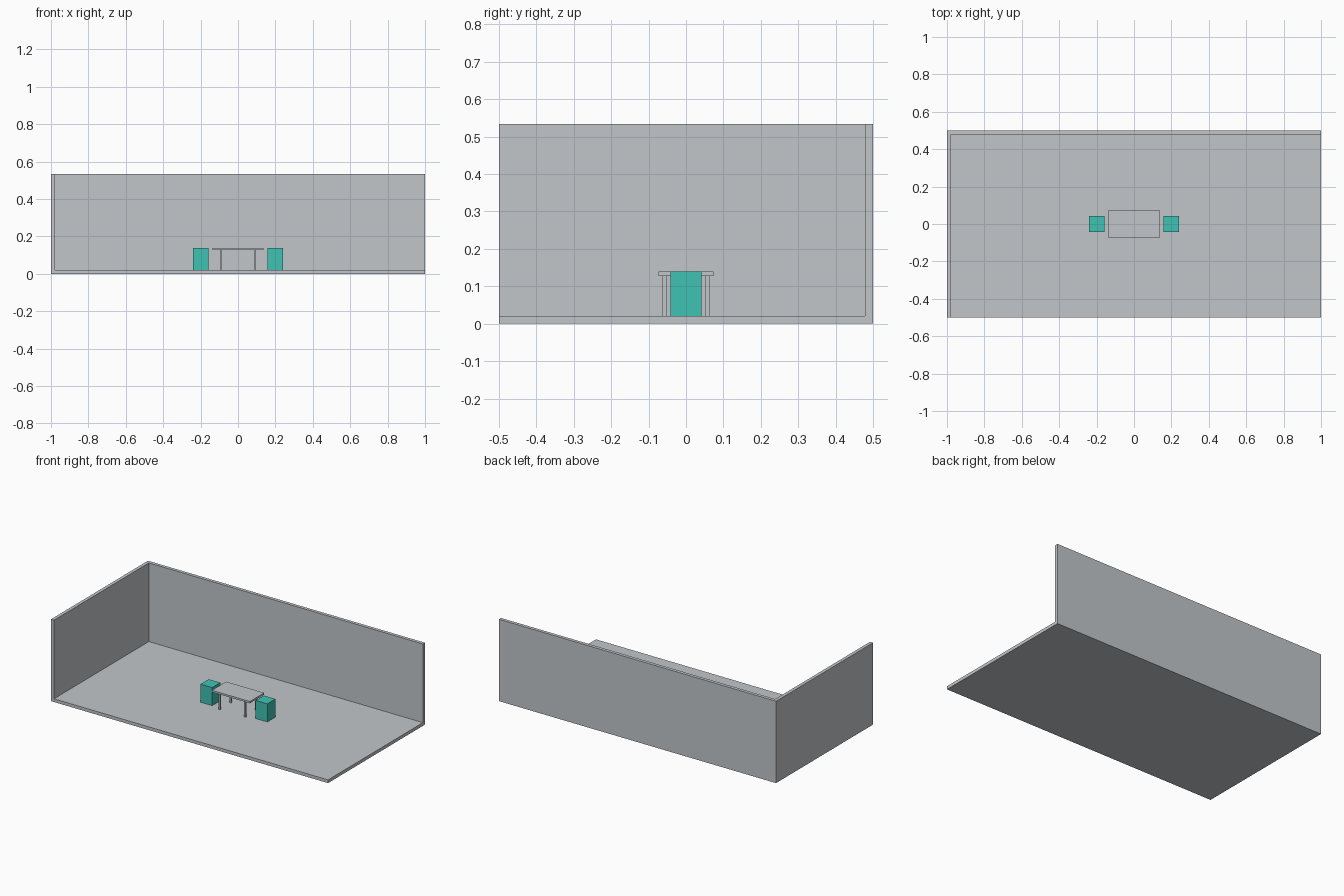
import bpy

default = bpy.data.objects.get("Cube")
if default:
    bpy.data.objects.remove(default, do_unlink=True)


def make_material(name, rgb):
    mat = bpy.data.materials.new(name)
    mat.use_nodes = True
    mat.diffuse_color = (*rgb, 1)
    mat.node_tree.nodes["Principled BSDF"].inputs["Base Color"].default_value = (*rgb, 1)
    return mat


grey = make_material("light_grey", (0.54, 0.565, 0.584))
teal = make_material("teal", (0.051, 0.54, 0.456))


def box(name, low, high, mat):
    """Add a box spanning two opposite corners."""
    centre = [(a + b) / 2 for a, b in zip(low, high)]
    bpy.ops.mesh.primitive_cube_add(size=1, location=centre)
    obj = bpy.context.object
    obj.name = name
    obj.scale = [b - a for a, b in zip(low, high)]
    bpy.ops.object.transform_apply(location=False, rotation=False, scale=True)
    obj.data.materials.append(mat)
    return obj


FLOOR = 0.021    # floor top
WALL = 0.022     # wall thickness
HEIGHT = 0.534   # wall top
UNDER = 0.127    # underside of the tabletop
TOP = 0.139      # table and seat height

# Room shell: floor, back wall, and the wall on the right side
box("floor", (-1, -0.5, 0), (1, 0.5, FLOOR), grey)
box("back_wall", (-1, 0.5 - WALL, FLOOR), (1, 0.5, HEIGHT), grey)
box("right_wall", (-1, -0.5, FLOOR), (-1 + WALL, 0.5 - WALL, HEIGHT), grey)

# Table
box("tabletop", (-0.137, -0.074, UNDER), (0.137, 0.074, TOP), grey)
leg_half = 0.0055
for side, sx in (("right", -1), ("left", 1)):
    for end, sy in (("front", -1), ("back", 1)):
        x, y = sx * 0.092, sy * 0.058
        box(f"table_leg_{end}_{side}",
            (x - leg_half, y - leg_half, FLOOR),
            (x + leg_half, y + leg_half, UNDER), grey)

# Block seats at both ends of the table
for side, sx in (("right", -1), ("left", 1)):
    x = sx * 0.199
    box(f"seat_{side}", (x - 0.042, -0.042, FLOOR), (x + 0.042, 0.042, TOP), teal)
